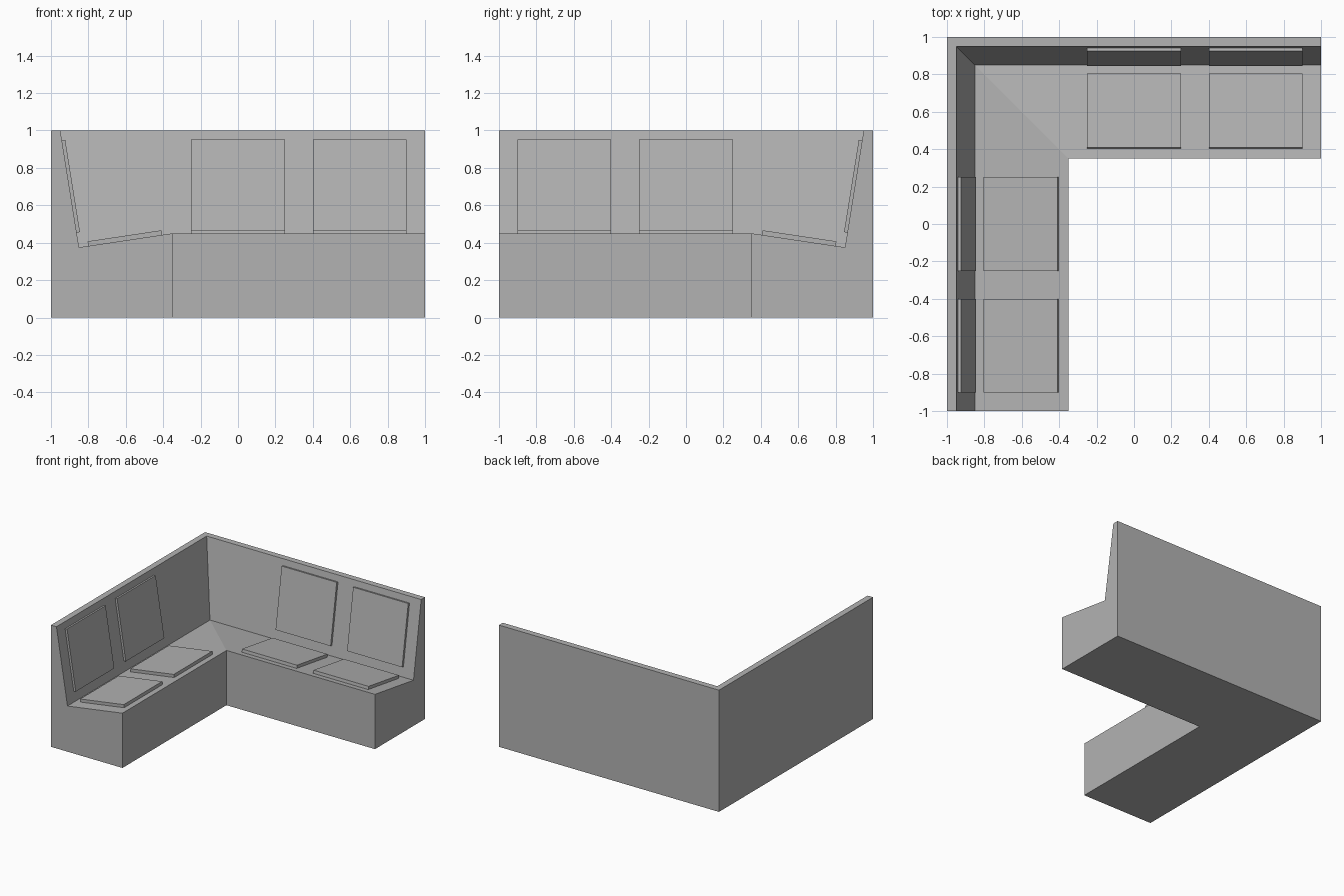
import bpy
import bmesh
from mathutils import Vector, Matrix

cube = bpy.data.objects.get("Cube")
if cube:
    bpy.data.objects.remove(cube, do_unlink=True)

grey = bpy.data.materials.new("warm_grey")
grey.use_nodes = True
colour = (0.45, 0.45, 0.45, 1)
grey.diffuse_color = colour
grey.node_tree.nodes["Principled BSDF"].inputs["Base Color"].default_value = colour

# Swaps the back arm of the L with the side arm
SWAP = Matrix(((0, -1, 0, 0), (-1, 0, 0, 0), (0, 0, 1, 0), (0, 0, 0, 1)))


def finish(bm, name):
    bmesh.ops.recalc_face_normals(bm, faces=bm.faces)
    mesh = bpy.data.meshes.new(name)
    bm.to_mesh(mesh)
    bm.free()
    mesh.materials.append(grey)
    obj = bpy.data.objects.new(name, mesh)
    bpy.context.collection.objects.link(obj)


# Bench section: distance in from the outer wall, height
SEAT_BACK, SEAT_FRONT, REST_TOP = (0.15, 0.375), (0.65, 0.45), (0.05, 1)
PROFILE = [(0, 0), (0.65, 0), SEAT_FRONT, SEAT_BACK, REST_TOP, (0, 1)]


# Bench body: the section swept around the corner with a mitre
def bench():
    bm = bmesh.new()
    rings = [
        [bm.verts.new((1, 1 - d, z)) for d, z in PROFILE],
        [bm.verts.new((d - 1, 1 - d, z)) for d, z in PROFILE],
        [bm.verts.new((d - 1, -1, z)) for d, z in PROFILE],
    ]
    for a, b in zip(rings, rings[1:]):
        for i in range(len(PROFILE)):
            j = (i + 1) % len(PROFILE)
            bm.faces.new((a[i], a[j], b[j], b[i]))
    bm.faces.new(rings[0])
    bm.faces.new(rings[-1])
    finish(bm, "corner_bench")


# Flat pad lying on the sloping line from one section point to another
def pad(name, start, end, offset, length, thick, x, side):
    p = Vector((0, 1 - start[0], start[1]))
    along = (Vector((0, 1 - end[0], end[1])) - p).normalized()
    across = Vector((1, 0, 0))
    normal = across.cross(along)
    if normal.z < 0:
        normal = -normal
    centre = p + along * (offset + length / 2) + normal * thick / 2 + across * x
    frame = Matrix((across * 0.5, along * length, normal * thick)).transposed().to_4x4()
    matrix = Matrix.Translation(centre) @ frame
    bm = bmesh.new()
    bmesh.ops.create_cube(bm, size=1, matrix=SWAP @ matrix if side else matrix)
    finish(bm, name)


bench()
for side, arm in enumerate(("back", "side")):
    for x, place in ((0, "inner"), (0.65, "outer")):
        label = f"{arm}_{place}"
        pad(label + "_seat_cushion", SEAT_BACK, SEAT_FRONT, 0.05, 0.4, 0.025, x, side)
        pad(label + "_backrest_cushion", SEAT_BACK, REST_TOP, 0.08, 0.5, 0.018, x, side)
